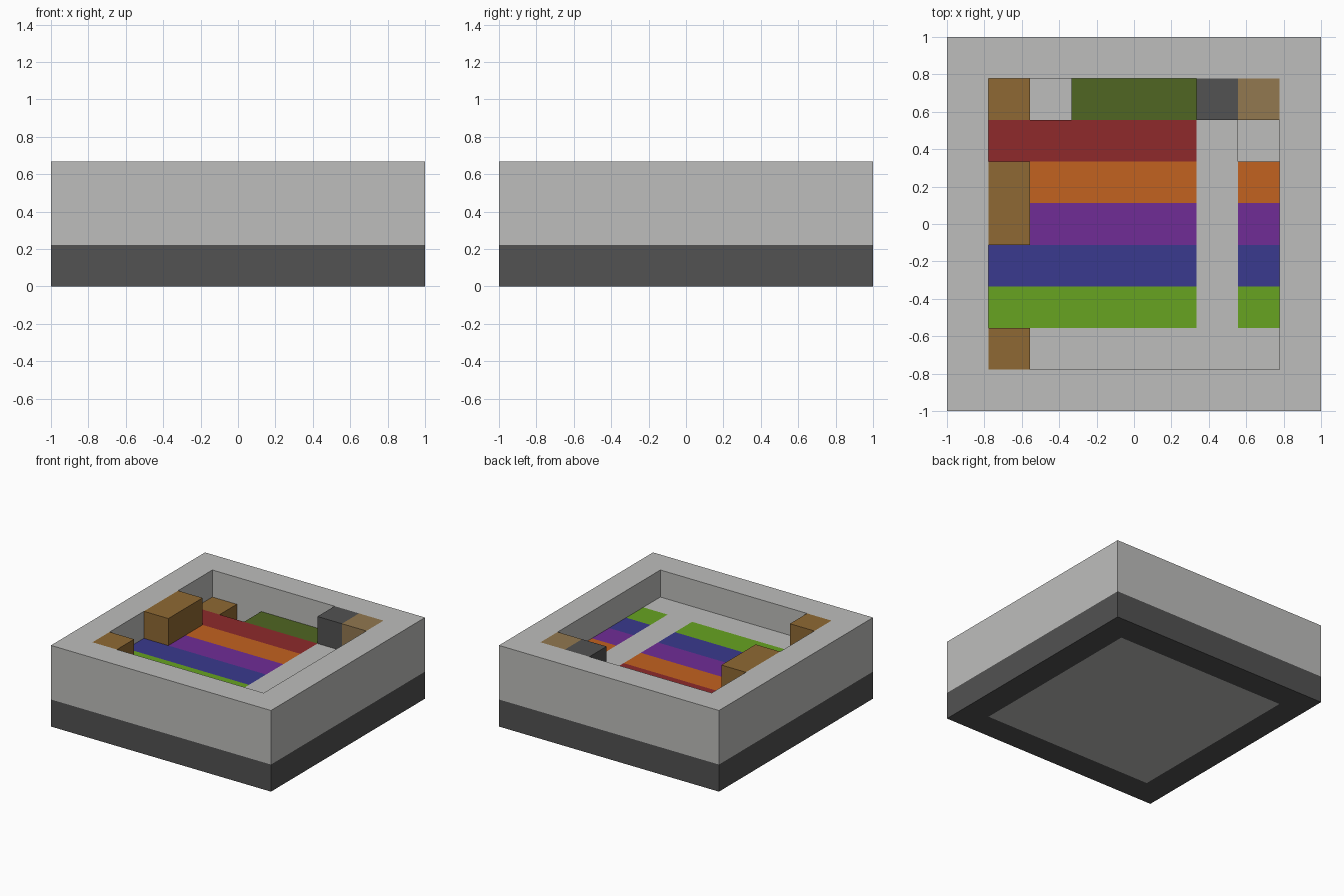
import bpy
import bmesh
from mathutils import Vector

cube = bpy.data.objects.get("Cube")
if cube:
    bpy.data.objects.remove(cube, do_unlink=True)

CELL = 2 / 9  # the tray is a 9 x 9 x 3 block grid


def to_linear(c):
    c /= 255
    return c / 12.92 if c <= 0.04045 else ((c + 0.055) / 1.055) ** 2.4


def material(name, *rgb):
    colour = (*[to_linear(c) for c in rgb], 1)
    mat = bpy.data.materials.new(name)
    mat.use_nodes = True
    mat.diffuse_color = colour
    mat.node_tree.nodes["Principled BSDF"].inputs["Base Color"].default_value = colour
    return mat


light = material("light grey", 190, 190, 188)
dark = material("dark grey", 82, 82, 82)
brown = material("brown", 143, 105, 51)
tan = material("tan", 146, 120, 80)
olive = material("olive green", 80, 102, 34)
red = material("red", 142, 42, 43)
orange = material("orange", 194, 98, 32)
purple = material("purple", 112, 44, 150)
blue = material("blue", 58, 58, 142)
lime = material("lime green", 103, 164, 33)


def point(x, y, z):
    """Grid corner to world position."""
    return Vector((x - 4.5, y - 4.5, z)) * CELL


def finish(name, bm, mat):
    bmesh.ops.recalc_face_normals(bm, faces=bm.faces)
    mesh = bpy.data.meshes.new(name)
    bm.to_mesh(mesh)
    bm.free()
    mesh.materials.append(mat)
    obj = bpy.data.objects.new(name, mesh)
    bpy.context.collection.objects.link(obj)


def block(name, mat, xs, ys, zs=(1, 2)):
    """Box spanning the given grid ranges."""
    bm = bmesh.new()
    bmesh.ops.create_cube(bm, size=1)
    low, high = (point(*corner) for corner in zip(xs, ys, zs))
    bmesh.ops.scale(bm, vec=high - low, verts=bm.verts)
    bmesh.ops.translate(bm, vec=(low + high) / 2, verts=bm.verts)
    finish(name, bm, mat)


def frame(name, mat, z0, z1):
    """Square ring, one cell thick."""
    bm = bmesh.new()
    loops = []
    for a, b, z in ((0, 9, z0), (0, 9, z1), (1, 8, z1), (1, 8, z0)):
        corners = ((a, a), (b, a), (b, b), (a, b))
        loops.append([bm.verts.new(point(x, y, z)) for x, y in corners])
    for i in range(4):
        p, q = loops[i], loops[(i + 1) % 4]
        for j in range(4):
            k = (j + 1) % 4
            bm.faces.new((p[j], p[k], q[k], q[j]))
    finish(name, bm, mat)


# Tray shell
frame("base_rim", dark, 0, 1)
frame("outer_wall", light, 1, 3)
block("base_plate", light, (1, 8), (1, 8), (0, 1))

# Light floor paths
block("front_path", light, (2, 8), (1, 2))
block("cross_path", light, (6, 7), (2, 7))

# Coloured stripes: material, row, left end of the long strip
for name, mat, row, start in (("lime", lime, 2, 1), ("blue", blue, 3, 1),
                              ("purple", purple, 4, 2), ("orange", orange, 5, 2)):
    block(name + "_stripe", mat, (start, 6), (row, row + 1))
    block(name + "_stripe_end", mat, (7, 8), (row, row + 1))
block("red_stripe", red, (1, 6), (6, 7))
block("olive_stripe", olive, (3, 6), (7, 8))

# Raised blocks along the edges
block("front_brown_post", brown, (1, 2), (1, 2), (1, 3))
block("long_brown_block", brown, (1, 2), (4, 6), (1, 3))
block("low_brown_block", brown, (1, 2), (7, 8))
block("dark_post", dark, (6, 7), (7, 8), (1, 3))
block("tan_post", tan, (7, 8), (7, 8), (1, 3))
